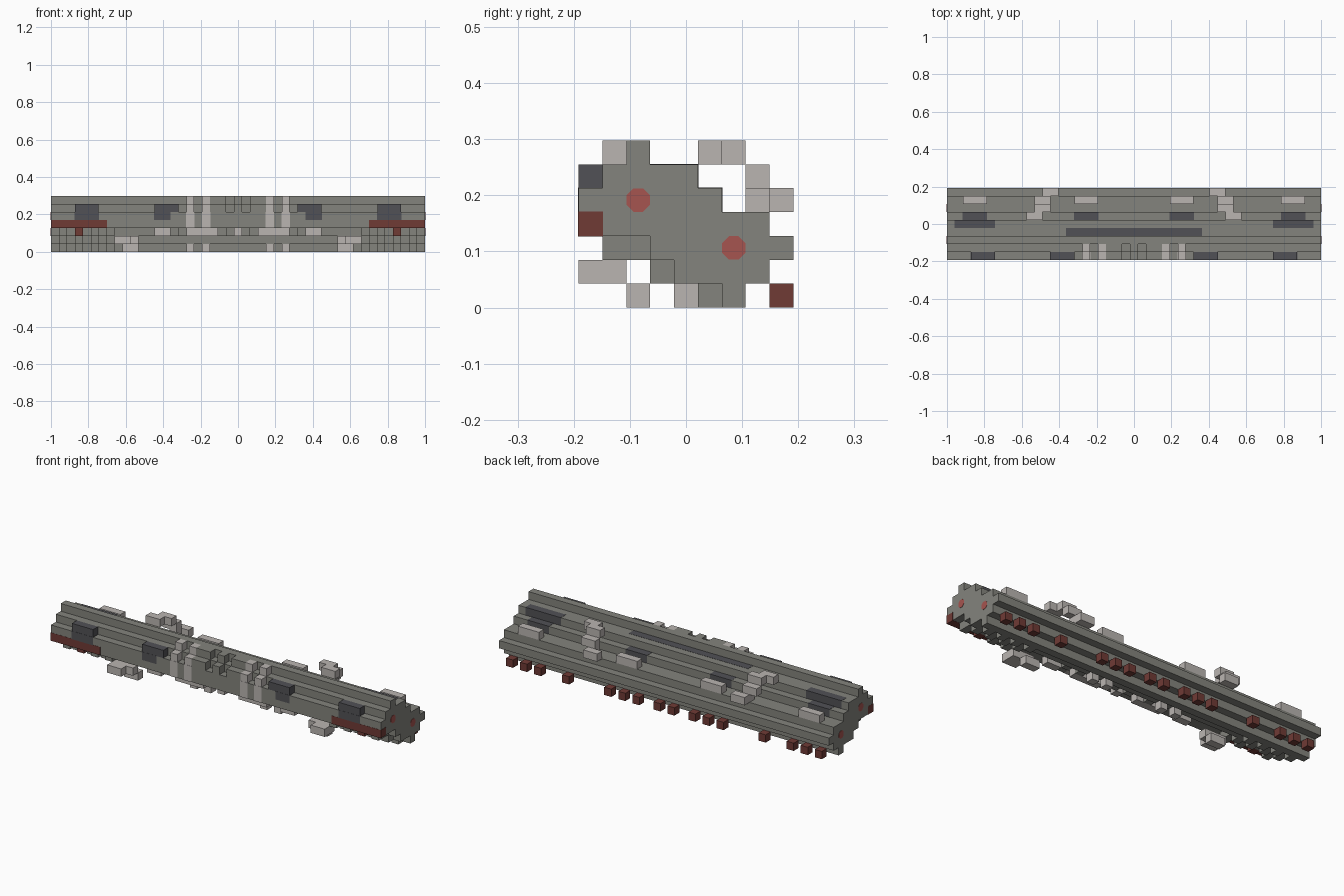
import bpy, bmesh
from mathutils import Matrix

cube = bpy.data.objects.get("Cube")
if cube:
    bpy.data.objects.remove(cube, do_unlink=True)

NX, NY = 47, 9
U = 2 / NX          # one block
PAINT = 0.001       # thickness of painted plates


def material(name, rgb):
    m = bpy.data.materials.new(name)
    m.use_nodes = True
    m.diffuse_color = (*rgb, 1)
    m.node_tree.nodes["Principled BSDF"].inputs["Base Color"].default_value = (*rgb, 1)
    return m


GREY = material("stone grey", (0.23, 0.23, 0.205))
LIGHT = material("light grey", (0.49, 0.46, 0.44))
DARK = material("dark grey", (0.083, 0.083, 0.092))
BROWN = material("red brown", (0.16, 0.043, 0.036))
RED = material("lamp red", (0.38, 0.09, 0.08))


def finish(name, bm, mat):
    bmesh.ops.recalc_face_normals(bm, faces=bm.faces)
    mesh = bpy.data.meshes.new(name)
    bm.to_mesh(mesh)
    bm.free()
    mesh.materials.append(mat)
    obj = bpy.data.objects.new(name, mesh)
    bpy.context.collection.objects.link(obj)
    return obj


def blocks(name, mat, cells, mirror=True, pad=0.0):
    """Boxes given as (first column, last column, depth, row) on the block grid."""
    runs = set(cells)
    if mirror:
        runs |= {(NX - 1 - b, NX - 1 - a, j, k) for a, b, j, k in cells}
    bm = bmesh.new()
    for a, b, j, k in sorted(runs):
        centre = ((a + b + 1 - NX) / 2 * U, (j + 0.5 - NY / 2) * U, (k + 0.5) * U)
        size = ((b - a + 1) * U + 2 * pad, U + 2 * pad, U + 2 * pad)
        bmesh.ops.create_cube(bm, size=1, matrix=Matrix.Translation(centre) @ Matrix.Diagonal((*size, 1)))
    return finish(name, bm, mat)


# Stepped hull, extruded along its length from the span of each row
spans = [(6, 7), (4, 8), (3, 9), (0, 8), (0, 6), (1, 5), (2, 3)]
front = [(a, k + d) for k, (a, b) in enumerate(spans) for d in (0, 1)]
back = [(b, k + d) for k, (a, b) in enumerate(spans) for d in (0, 1)]
outline = front + back[::-1]
outline = [p for n, p in enumerate(outline) if p != outline[n - 1]]
bm = bmesh.new()
end = bm.faces.new([bm.verts.new((-1, (j - NY / 2) * U, k * U)) for j, k in outline])
side = bmesh.ops.extrude_face_region(bm, geom=[end], use_keep_orig=True)
bmesh.ops.translate(bm, vec=(2, 0, 0), verts=[v for v in side["geom"] if isinstance(v, bmesh.types.BMVert)])
finish("hull", bm, GREY)

# Underside fins near both ends and below the middle
fin_steps = [(1, 2), (2, 2), (3, 1), (5, 0)]
blocks("end_fins", GREY, [(i, i, j, k) for i in (1, 3, 5, 7) for j, k in fin_steps if (i, j) != (3, 1)])
blocks("middle_fins", GREY, [(i, i, 2, 2) for i in (15, 17, 19, 22)])
blocks("keel_lights", LIGHT, [(i, i, 4, 0) for i in (17, 19)])

# Front rails and their small tabs
blocks("front_rail", BROWN, [(0, 6, 0, 3)], pad=PAINT)
blocks("rail_tab", BROWN, [(3, 3, 1, 2)])

# Dark front boxes with painted lower faces
blocks("front_box", DARK, [(3, 5, 0, 5), (13, 15, 0, 5)])
blocks("front_box_paint", DARK, [(3, 5, 0, 4), (13, 14, 0, 4)], pad=PAINT)

# Ribs over the middle of the front
blocks("light_ribs", LIGHT, [(i, i, j, k) for i in (17, 19) for j, k in ((1, 6), (0, 5))])
blocks("light_rib_paint", LIGHT, [(i, i, 0, k) for i in (17, 19) for k in (4, 3)], pad=PAINT)
blocks("grey_ribs", GREY, [(a, b, j, k) for a, b in ((20, 21), (23, 23)) for j, k in ((1, 6), (0, 5))])
blocks("light_feet", LIGHT, [(13, 14, 1, 2), (17, 20, 1, 2), (23, 23, 1, 2)])

# Floating stepped brackets, front low and back high
blocks("front_bracket", LIGHT, [(8, 9, 0, 1), (8, 10, 1, 1), (9, 10, 2, 0)])
blocks("back_bracket", LIGHT, [(12, 13, 8, 4), (12, 12, 7, 4), (11, 12, 7, 5), (11, 12, 6, 6), (10, 11, 5, 6)])

# Raised slabs on the back step
blocks("back_slab", LIGHT, [(2, 4, 7, 4), (16, 18, 7, 4)])

# Dark panels painted over the upper steps
blocks("end_panel", DARK, [(1, 5, 4, 5), (2, 4, 5, 4)], pad=PAINT)
blocks("small_panel", DARK, [(16, 18, 5, 4)], pad=PAINT)
blocks("long_panel", DARK, [(15, 31, 3, 5)], mirror=False, pad=PAINT)

# Row of separate cubes under the back edge
blocks("under_cubes", BROWN, [(i, i, 8, 0) for i in (1, 3, 5, 9, 15, 17, 19, 22)])

# Eight-sided lamps on both ends
for label, sign in (("left", 1), ("right", -1)):
    for spot, j, k in (("upper", 2, 4), ("lower", 6, 2)):
        bm = bmesh.new()
        place = Matrix.Translation((sign, (j + 0.5 - NY / 2) * U, (k + 0.5) * U))
        turn = Matrix.Rotation(1.5708, 4, "Y") @ Matrix.Rotation(0.3927, 4, "Z")
        bmesh.ops.create_cone(bm, cap_ends=True, segments=8, radius1=U * 0.53, radius2=U * 0.53,
                              depth=0.003, matrix=place @ turn)
        finish(f"{label}_{spot}_lamp", bm, RED)
